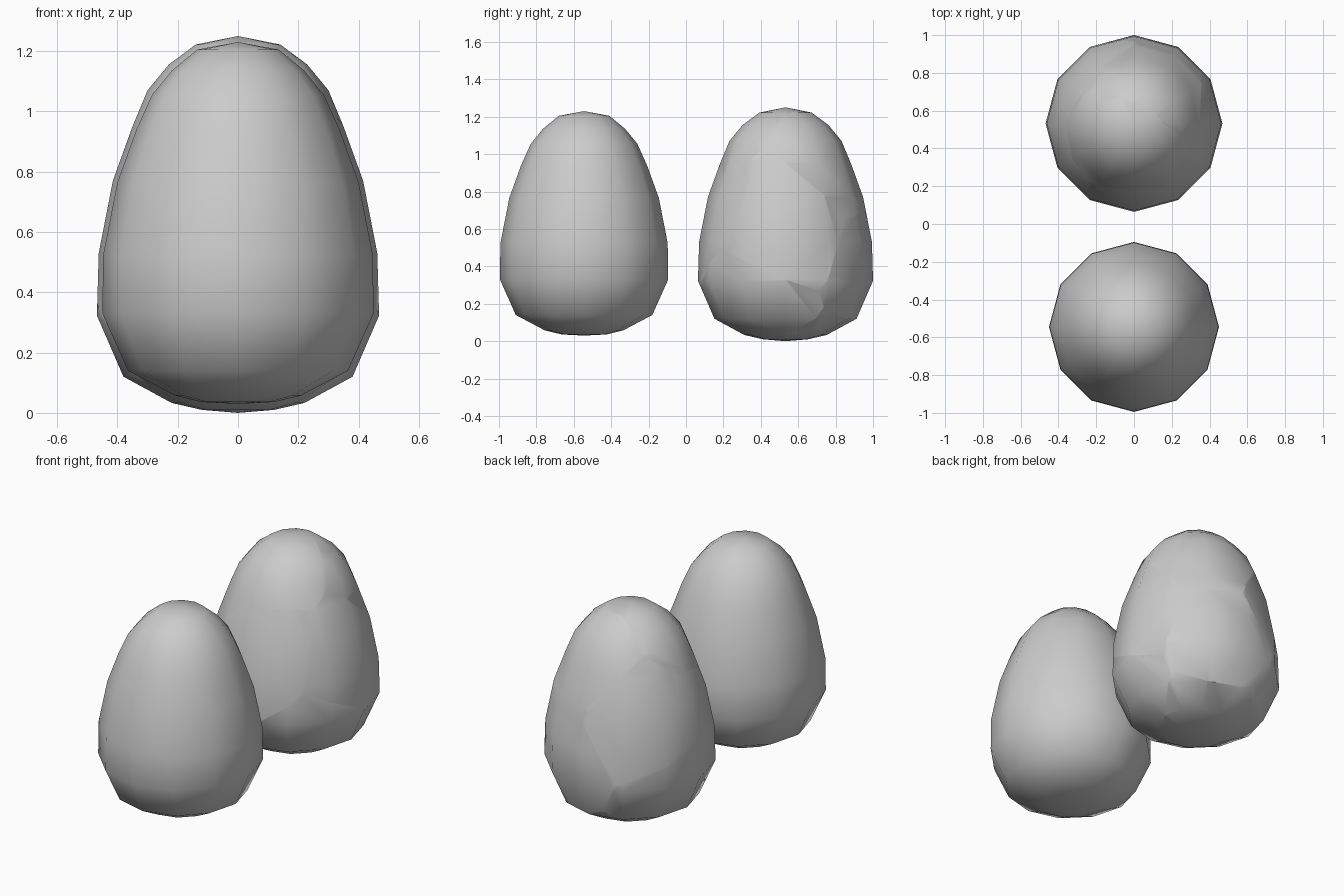
import bpy, bmesh, math
from mathutils import Vector

if "Cube" in bpy.data.objects:
    bpy.data.objects.remove(bpy.data.objects["Cube"])

SIDES = 12
WHOLE = [(0, .03), (.12, .036), (.21, .058), (.365, .14), (.45, .33), (.447, .525),
         (.40, .765), (.337, .94), (.285, 1.055), (.22, 1.135), (.135, 1.205), (0, 1.23)]
SHELL = [(0, .0), (.12, .01), (.22, .033), (.38, .12), (.468, .323), (.462, .53),
         (.415, .77), (.35, .95), (.30, 1.07), (.23, 1.155), (.14, 1.222), (0, 1.25)]


def egg_bmesh(profile, y):
    """Twelve-sided lathe of an egg profile, closed at both poles."""
    bm = bmesh.new()
    rings = []
    for r, z in profile:
        n = SIDES if r else 1
        rings.append([bm.verts.new((r * math.cos(2 * math.pi * i / SIDES),
                                    y + r * math.sin(2 * math.pi * i / SIDES), z))
                      for i in range(n)])
    for a, b in zip(rings, rings[1:]):
        for i in range(SIDES):
            j = (i + 1) % SIDES
            if len(a) == 1:
                bm.faces.new((a[0], b[j], b[i]))
            elif len(b) == 1:
                bm.faces.new((a[i], a[j], b[0]))
            else:
                bm.faces.new((a[i], a[j], b[j], b[i]))
    return bm


def finish(bm, name):
    for f in bm.faces:
        f.smooth = True
    mesh = bpy.data.meshes.new(name)
    bm.to_mesh(mesh)
    bm.free()
    obj = bpy.data.objects.new(name, mesh)
    bpy.context.collection.objects.link(obj)
    return obj


# Whole egg at the front
finish(egg_bmesh(WHOLE, -.545), "whole_egg")

# Cracked egg at the back: each shard keeps the shell nearest its seed
# seeds: direction in degrees, height
Y = .532
seeds = [(270, .7, .42), (0, .62, .42), (330, .15, .38), (60, .95, .34), (75, .4, .45),
         (130, .65, .42), (150, .2, .42), (200, .6, .42), (240, 1.08, .25), (90, .03, .1)]
points = [Vector((r * math.cos(math.radians(a)), Y + r * math.sin(math.radians(a)), z))
          for a, z, r in seeds]
for k, p in enumerate(points):
    bm = egg_bmesh(SHELL, Y)
    for q in points:
        if q is not p and bm.faces:
            bmesh.ops.bisect_plane(bm, geom=bm.verts[:] + bm.edges[:] + bm.faces[:],
                                   plane_co=(p + q) / 2, plane_no=(q - p).normalized(),
                                   clear_outer=True)
    finish(bm, f"shell_piece_{k + 1}")
